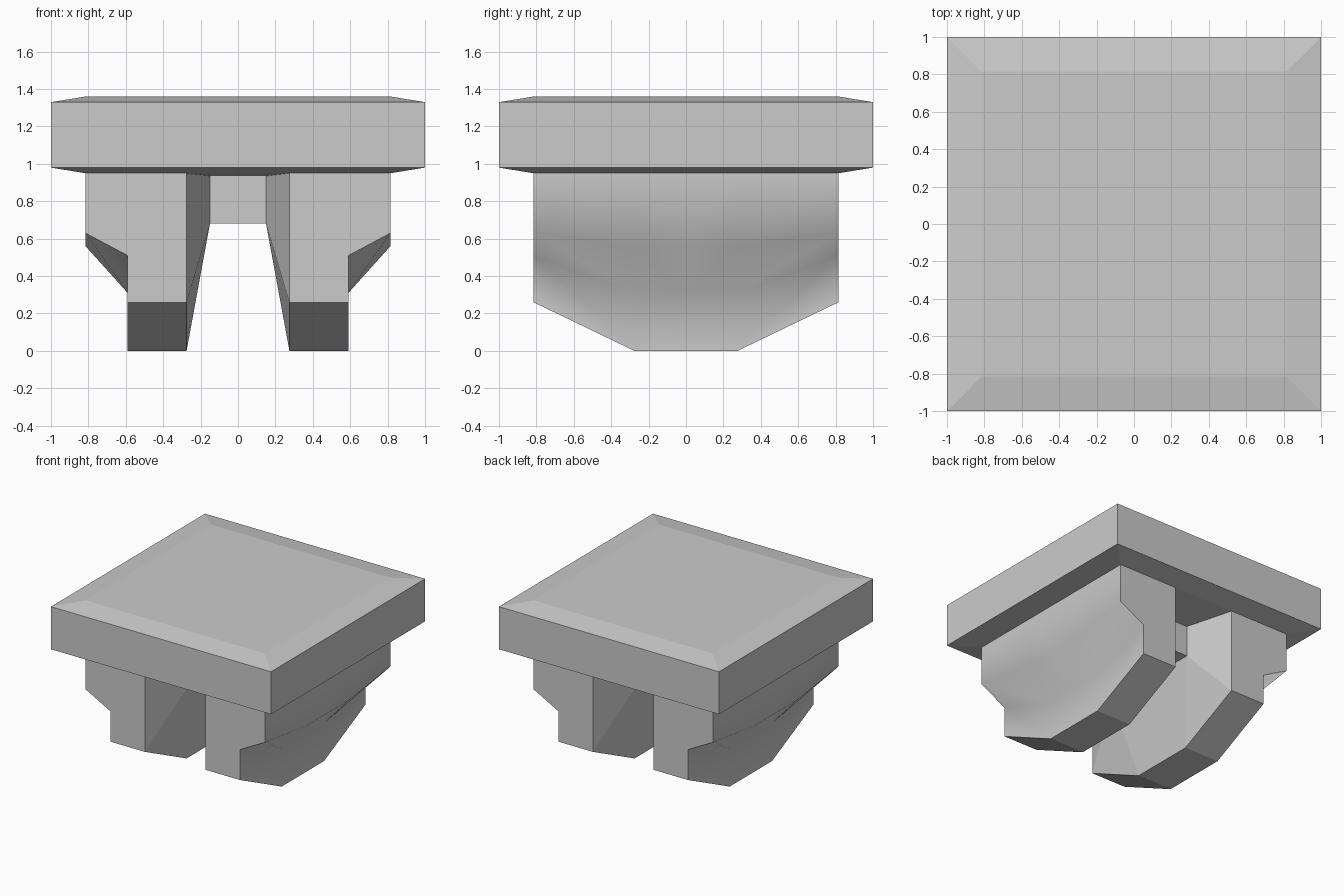
import bpy, bmesh

if "Cube" in bpy.data.objects:
    bpy.data.objects.remove(bpy.data.objects["Cube"])


def make_object(name, bm):
    bmesh.ops.remove_doubles(bm, verts=bm.verts, dist=0.0005)
    bmesh.ops.recalc_face_normals(bm, faces=bm.faces)
    mesh = bpy.data.meshes.new(name)
    bm.to_mesh(mesh)
    bm.free()
    obj = bpy.data.objects.new(name, mesh)
    bpy.context.collection.objects.link(obj)
    return obj


# Square slab with shallow sloped borders above and below
bm = bmesh.new()
rings = [[bm.verts.new((sx * r, sy * r, z)) for sx, sy in ((-1, -1), (1, -1), (1, 1), (-1, 1))]
         for r, z in ((0.815, 0.95), (1, 0.98), (1, 1.33), (0.815, 1.36))]
for low, high in zip(rings, rings[1:]):
    for i in range(4):
        j = (i + 1) % 4
        bm.faces.new((low[i], low[j], high[j], high[i]))
bm.faces.new(rings[0])
bm.faces.new(rings[-1])
make_object("top_slab", bm)


# Pair of stepped legs joined by a web, described as one quarter
def section(y, ledge, step, foot):
    return [(0.815, y, 0.95), (0.815, y, ledge), (0.59, y, step),
            (0.59, y, foot), (0.275, y, foot)]


end = section(-0.815, 0.63, 0.51, 0.26)
knee = section(-0.275, 0.56, 0.31, 0.0)
mid = section(0, 0.56, 0.31, 0.0)
inner_top = (0.275, -0.815, 0.95)
web_top, web_low = (0.15, -0.44, 0.935), (0.15, -0.44, 0.68)
web_top_mid, web_low_mid = (0, -0.44, 0.935), (0, -0.44, 0.68)
arch_side, arch_mid = (0.15, 0, 0.68), (0, 0, 0.68)

smooth_faces = [[a[i], a[i + 1], b[i + 1], b[i]]
                for a, b in ((end, knee), (knee, mid)) for i in range(3)]
flat_faces = [
    [end[3], end[4], knee[4], knee[3]],                  # sloped foot
    [knee[3], knee[4], mid[4], mid[3]],                  # flat foot
    [inner_top] + end,                                   # leg end
    [inner_top, end[4], web_low, web_top],               # flared inner wall
    [end[4], knee[4], web_low],
    [knee[4], mid[4], arch_side, web_low],
    [web_low, arch_side, arch_mid, web_low_mid],         # arch underside
    [web_top, web_low, web_low_mid, web_top_mid],        # web front
    [inner_top, web_top, web_top_mid, (0, -0.815, 0.95)],
    [(0, -0.815, 0.95), inner_top, end[0], knee[0], mid[0], (0, 0, 0.95)],
]

bm = bmesh.new()
for sx in (1, -1):
    for sy in (1, -1):
        for faces, smooth in ((smooth_faces, True), (flat_faces, False)):
            for pts in faces:
                f = bm.faces.new([bm.verts.new((sx * x, sy * y, z)) for x, y, z in pts])
                f.smooth = smooth
make_object("arched_legs", bm)
